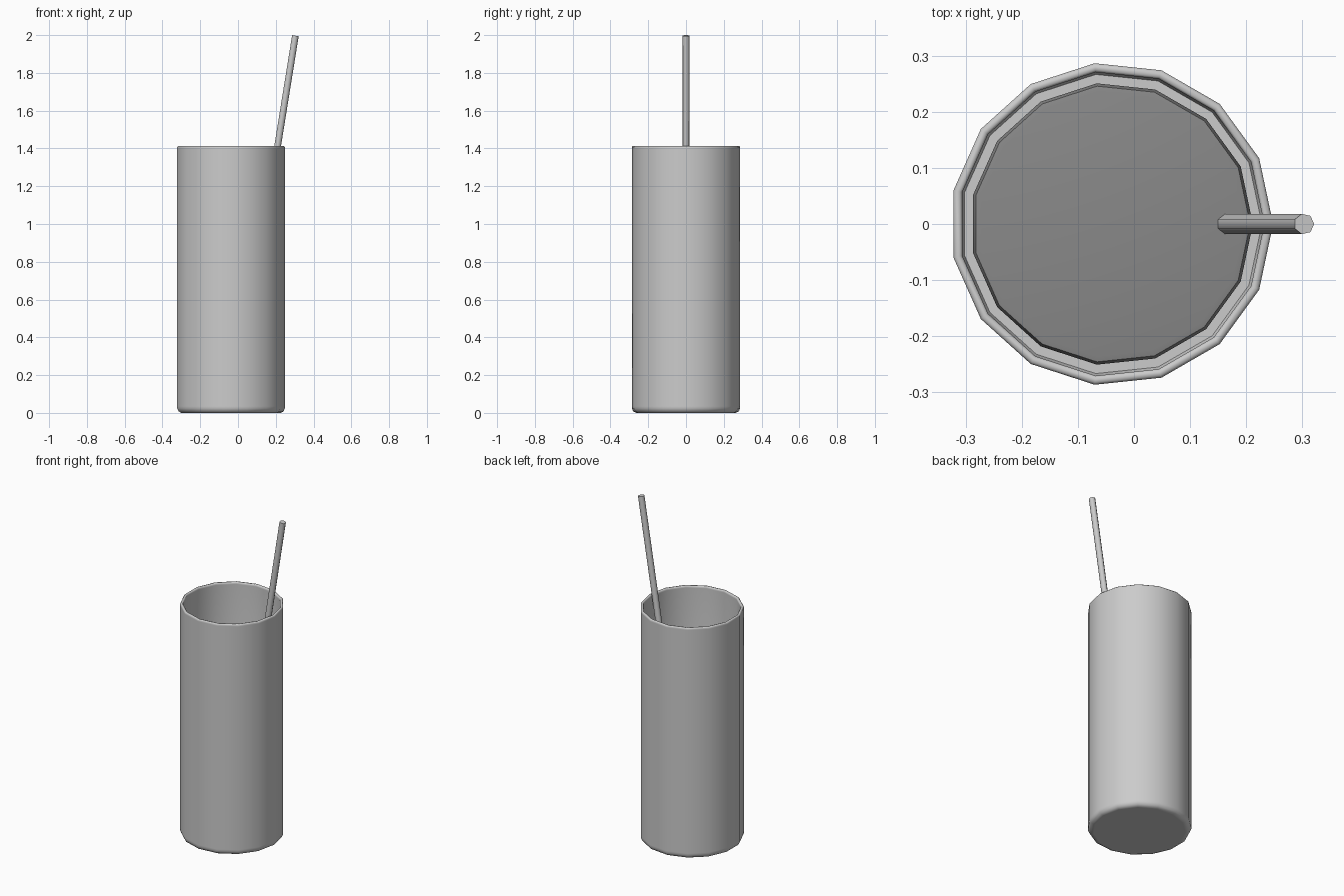
import bpy, bmesh
from math import cos, sin, pi, atan, radians
from mathutils import Vector, Matrix

if "Cube" in bpy.data.objects:
    bpy.data.objects.remove(bpy.data.objects["Cube"])

CX = -0.04  # axis of the tumbler


def grey(name, v):
    mat = bpy.data.materials.new(name)
    mat.diffuse_color = (v, v, v, 1)
    mat.use_nodes = True
    mat.node_tree.nodes["Principled BSDF"].inputs["Base Color"].default_value = mat.diffuse_color
    return mat


def lathe(name, profile, sides, matrix, mat):
    """Closed solid of revolution; profile runs (radius, z) from pole to pole."""
    bm = bmesh.new()
    rings = [[bm.verts.new((r * cos(2 * pi * i / sides), r * sin(2 * pi * i / sides), z))
              for i in range(sides)] for r, z in profile]
    for a, b in zip(rings, rings[1:]):
        for i in range(sides):
            j = (i + 1) % sides
            bm.faces.new((a[i], a[j], b[j], b[i]))
    bm.faces.new(rings[0][::-1])
    bm.faces.new(rings[-1])
    bmesh.ops.recalc_face_normals(bm, faces=bm.faces)
    mesh = bpy.data.meshes.new(name)
    bm.to_mesh(mesh)
    bm.free()
    mesh.transform(matrix)
    mesh.materials.append(mat)
    ob = bpy.data.objects.new(name, mesh)
    bpy.context.collection.objects.link(ob)
    bpy.ops.object.select_all(action='DESELECT')
    ob.select_set(True)
    bpy.context.view_layer.objects.active = ob
    bpy.ops.object.shade_smooth_by_angle(angle=radians(60))
    return ob


centre = Matrix.Translation((CX, 0, 0))
light, dark = grey("light_grey", 0.65), grey("dark_grey", 0.25)

# Thin tumbler: rounded foot, straight wall, softened rim, hollow inside
lathe("glass", [(0.255, 0), (0.265, 0), (0.281, 0.008), (0.288, 0.024), (0.288, 0.035),
                (0.288, 1.400), (0.288, 1.407), (0.284, 1.412),
                (0.276, 1.412), (0.272, 1.407), (0.272, 1.400),
                (0.272, 0.03), (0.268, 0.02)], 15, centre, light)

# Drink standing inside with a narrow gap to the wall
lathe("drink", [(0.240, 0.024), (0.252, 0.036), (0.252, 0.05), (0.252, 1.12), (0.252, 1.132),
                (0.247, 1.148), (0.237, 1.15)], 15, centre, dark)

# Straw leaning on the rim and reaching down through the drink
tilt = atan(0.161)
tip = Vector((0.303, 0, 1.997))
length = 1.94 / cos(tilt)
lathe("straw", [(0.0185, -length), (0.0185, 0)], 7,
      Matrix.Translation(tip) @ Matrix.Rotation(tilt, 4, 'Y'), light)
